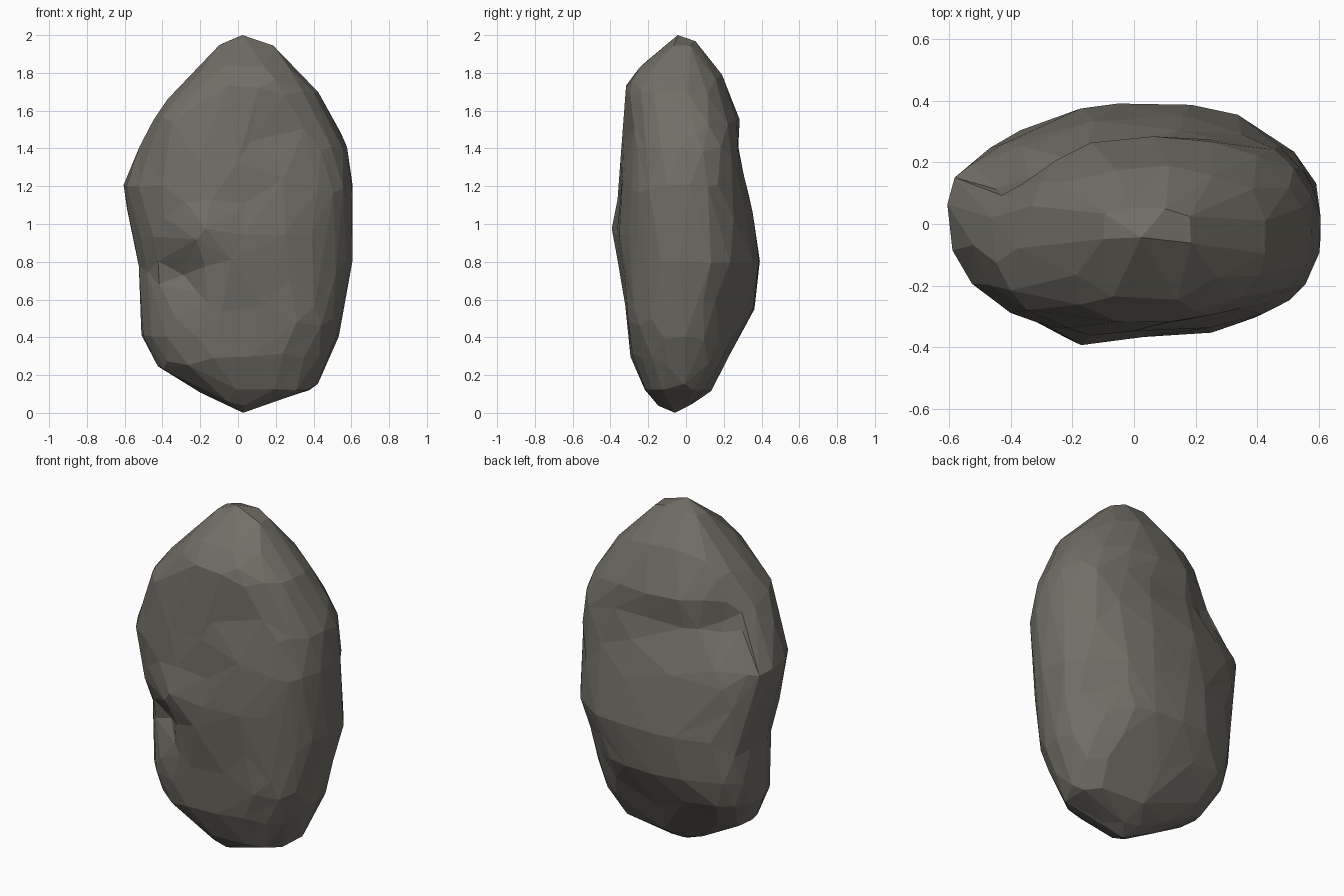
import bpy
import bmesh
from math import exp
from mathutils import Vector, noise

cube = bpy.data.objects.get("Cube")
if cube:
    bpy.data.objects.remove(cube, do_unlink=True)

# Outline of the boulder: height, then lowest and highest value across
WIDTH = [(0, .03, .03), (.05, -.08, .16), (.12, -.22, .40), (.24, -.415, .465),
         (.4, -.495, .53), (.78, -.53, .61), (1.2, -.61, .605), (1.4, -.545, .57),
         (1.55, -.465, .50), (1.7, -.34, .43), (1.95, -.10, .18), (2, .02, .02)]
DEPTH = [(0, -.06, -.06), (.05, -.16, .04), (.12, -.22, .13), (.3, -.295, .225),
         (.56, -.325, .365), (.8, -.355, .40), (.96, -.37, .37), (1.2, -.36, .325),
         (1.4, -.345, .285), (1.55, -.335, .285), (1.67, -.325, .24),
         (1.75, -.31, .21), (1.83, -.25, .165), (1.97, -.08, .055), (2, -.04, -.04)]

# Hollows (positive) and lumps (negative): centre, radius, depth
DENTS = [((-.33, -.28, .73), .13, .075), ((-.18, -.37, .97), .13, -.035),
         ((-.4, -.25, 1.58), .15, -.04), ((.42, -.27, .5), .19, -.03),
         ((.06, -.36, 1.1), .15, .02), ((.22, -.3, 1.45), .14, .02),
         ((.48, -.21, 1.15), .13, -.015),
         ((-.4, .22, 1.42), .2, .095), ((-.05, .28, 1.38), .14, .03),
         ((-.4, .3, .85), .2, .02), ((-.38, .2, .38), .17, -.03),
         ((.45, .18, 1.4), .2, -.04), ((.45, .25, .58), .17, .05),
         ((.36, .14, .25), .13, -.02)]


def span(table, z):
    """Centre and half size of the outline at height z."""
    for (z0, a0, b0), (z1, a1, b1) in zip(table, table[1:]):
        if z <= z1:
            t = (z - z0) / (z1 - z0)
            low, high = a0 + t * (a1 - a0), b0 + t * (b1 - b0)
            return (low + high) / 2, (high - low) / 2
    return table[-1][1], 0


def boxy(value):
    """Push a rounded section slightly towards a box."""
    return abs(value) ** .88 * (1 if value > 0 else -1)


def shape(n):
    """Move a point of the unit sphere onto the boulder."""
    z = min(max(1 + n.z, 0), 2)
    flat = Vector((n.x, n.y))
    if flat.length > 1e-5:
        flat.normalize()
    cx, rx = span(WIDTH, z)
    cy, ry = span(DEPTH, z)
    base = Vector((cx + rx * boxy(flat.x), cy + ry * boxy(flat.y), z))
    # The right end leans towards the back
    base.y += .16 * ry * max(0, -flat.x) ** 4
    outward = Vector((flat.x / .6, flat.y / .38, 0)).normalized()
    move = .01 * noise.noise(base * 3.2 + Vector((4, 7, 2)))
    for centre, radius, depth in DENTS:
        gap = (base - Vector(centre)).length
        move -= depth * exp(-(gap / radius) ** 2)
    return base + outward * move


# Dense boulder surface
mesh = bpy.data.meshes.new("boulder")
bm = bmesh.new()
bmesh.ops.create_icosphere(bm, subdivisions=5, radius=1)
for v in bm.verts:
    v.co = shape(v.co.copy())
bm.to_mesh(mesh)
bm.free()
boulder = bpy.data.objects.new("boulder", mesh)
bpy.context.collection.objects.link(boulder)
for face in mesh.polygons:
    face.use_smooth = False

# Reduce to irregular flat facets
facets = boulder.modifiers.new("facets", 'DECIMATE')
facets.ratio = .07

# Stone colour
stone = bpy.data.materials.new("grey_brown_stone")
stone.use_nodes = True
colour = (.165, .157, .131, 1)
stone.diffuse_color = colour
bsdf = stone.node_tree.nodes["Principled BSDF"]
bsdf.inputs["Base Color"].default_value = colour
bsdf.inputs["Roughness"].default_value = .9
mesh.materials.append(stone)
